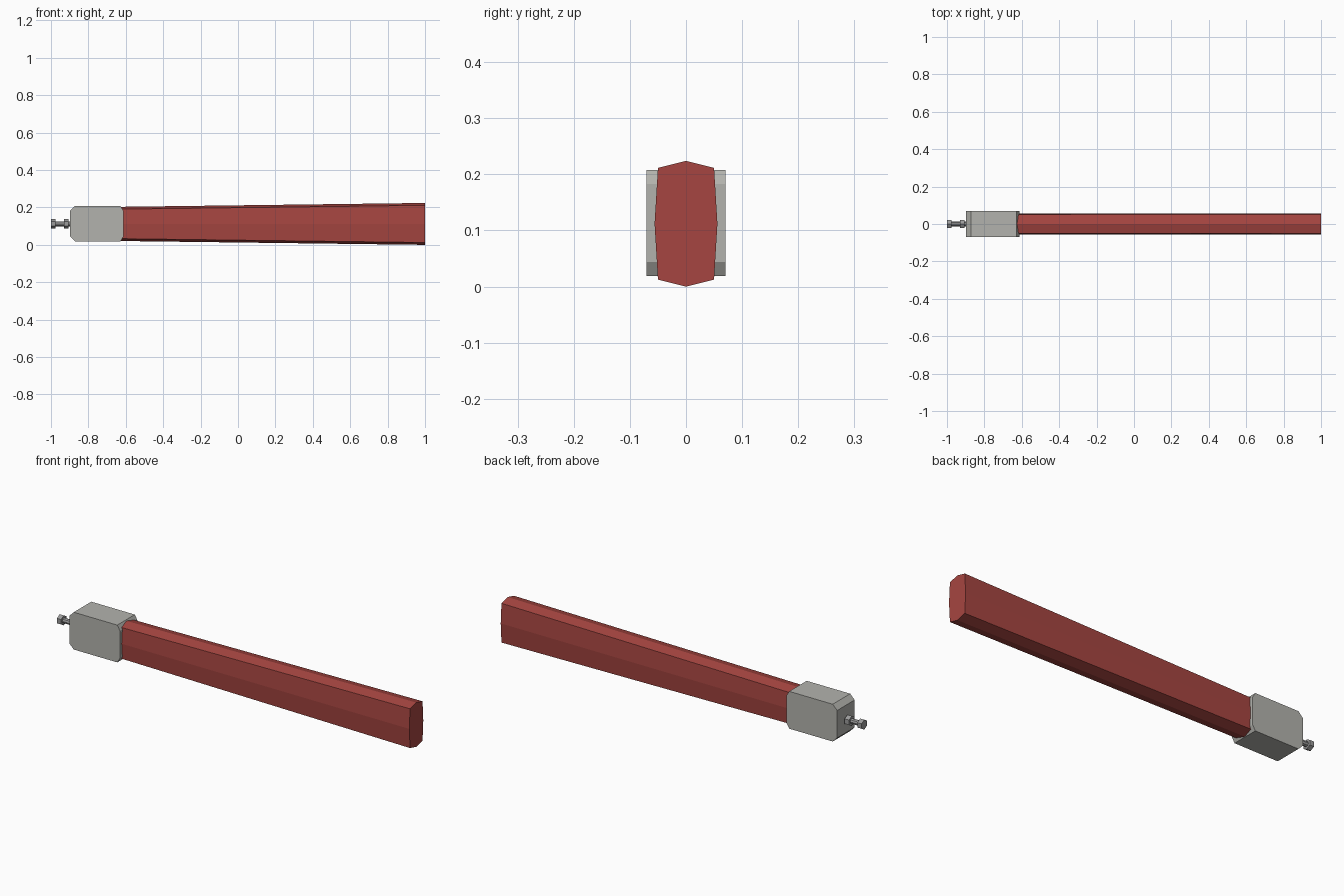
import bpy, bmesh, math

if "Cube" in bpy.data.objects:
    bpy.data.objects.remove(bpy.data.objects["Cube"])

MID = 0.112  # height of the long axis


def material(name, rgb):
    m = bpy.data.materials.new(name)
    m.diffuse_color = (*rgb, 1)
    m.use_nodes = True
    m.node_tree.nodes["Principled BSDF"].inputs["Base Color"].default_value = m.diffuse_color
    return m


red = material("red", (0.38, 0.06, 0.052))
grey = material("light grey", (0.45, 0.45, 0.42))
steel = material("steel grey", (0.33, 0.33, 0.33))


def loft(name, rings, mat):
    """Join equal rings of points with quads and cap both ends."""
    bm = bmesh.new()
    loops = [[bm.verts.new(p) for p in ring] for ring in rings]
    n = len(loops[0])
    for a, b in zip(loops, loops[1:]):
        for i in range(n):
            j = (i + 1) % n
            bm.faces.new((a[i], a[j], b[j], b[i]))
    bm.faces.new(loops[0])
    bm.faces.new(loops[-1])
    bmesh.ops.recalc_face_normals(bm, faces=bm.faces)
    mesh = bpy.data.meshes.new(name)
    bm.to_mesh(mesh)
    bm.free()
    mesh.materials.append(mat)
    ob = bpy.data.objects.new(name, mesh)
    bpy.context.collection.objects.link(ob)


def bar_ring(x, half):
    """Bar cross-section: bulged sides and shallow ridges above and below."""
    s = half - 0.0125
    pts = [(0, half), (0.05, s), (0.056, 0), (0.05, -s), (0, -half), (-0.05, -s), (-0.056, 0), (-0.05, s)]
    return [(x, y, MID + z) for y, z in pts]


def round_ring(x, r, sides):
    """Ring around the long axis with a corner at the top."""
    return [(x, r * math.sin(2 * math.pi * i / sides), MID + r * math.cos(2 * math.pi * i / sides))
            for i in range(sides)]


# Tapered bar, taller at the free end
loft("bar", [bar_ring(-0.66, 0.091), bar_ring(1.0, 0.112)], red)

# Block with chamfered corners
x0, x1, z0, z1, c = -0.897, -0.613, 0.019, 0.208, 0.025
outline = [(x0 + c, z0), (x1 - c * 0.6, z0), (x1, z0 + c), (x1, z1 - c),
           (x1 - c * 0.6, z1), (x0 + c, z1), (x0, z1 - c), (x0, z0 + c)]
loft("end_block", [[(x, y, z) for x, z in outline] for y in (-0.07, 0.07)], grey)

# Bolt: shaft, nut by the block and head at the tip
for name, xa, xb, r, sides in (("bolt_shaft", -0.99, -0.88, 0.013, 8),
                               ("bolt_nut", -0.93, -0.905, 0.025, 6),
                               ("bolt_head", -1.0, -0.977, 0.025, 6)):
    loft(name, [round_ring(xa, r, sides), round_ring(xb, r, sides)], steel)
